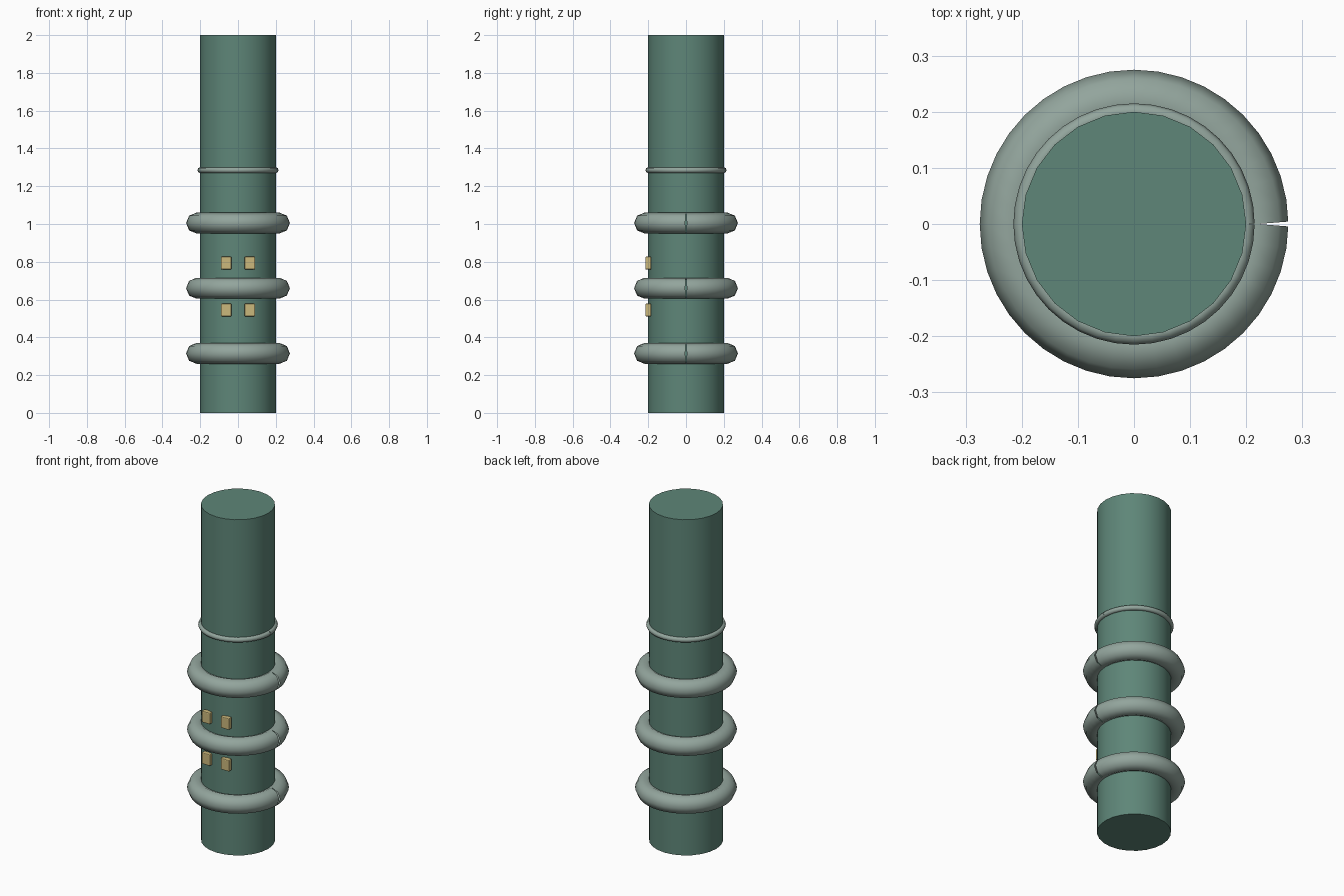
import bpy, math

if "Cube" in bpy.data.objects:
    bpy.data.objects.remove(bpy.data.objects["Cube"])


def material(name, rgb):
    m = bpy.data.materials.new(name)
    m.diffuse_color = (*rgb, 1)
    m.use_nodes = True
    m.node_tree.nodes["Principled BSDF"].inputs["Base Color"].default_value = m.diffuse_color
    return m


green = material("sea green", (0.112, 0.238, 0.188))
grey = material("pale grey green", (0.29, 0.375, 0.335))
gold = material("warm window", (0.60, 0.48, 0.20))


def finish(obj, name, mat):
    obj.name = name
    obj.data.materials.append(mat)


def ring(name, major, minor, z, sides=40):
    """Round tube bent into a hoop whose two ends meet on the +x side."""
    curve = bpy.data.curves.new(name, 'CURVE')
    curve.dimensions = '3D'
    curve.bevel_depth = minor
    curve.bevel_resolution = 2
    spline = curve.splines.new('POLY')
    spline.points.add(sides)
    for i, p in enumerate(spline.points):
        a = math.tau * i / sides
        p.co = (major * math.cos(a), major * math.sin(a), z, 1)
    obj = bpy.data.objects.new(name, curve)
    bpy.context.collection.objects.link(obj)
    bpy.ops.object.select_all(action='DESELECT')
    obj.select_set(True)
    bpy.context.view_layer.objects.active = obj
    bpy.ops.object.convert(target='MESH')
    obj = bpy.context.object
    bpy.ops.object.shade_smooth_by_angle(angle=math.radians(50))
    finish(obj, name, grey)


# Main column
bpy.ops.mesh.primitive_cylinder_add(vertices=24, radius=0.2, depth=2, location=(0, 0, 1))
bpy.ops.object.shade_smooth_by_angle(angle=math.radians(30))
finish(bpy.context.object, "column", green)

# Three thick hoops and one thin band
for i, z in enumerate((0.315, 0.66, 1.005)):
    ring(f"thick_ring_{i + 1}", 0.22, 0.055, z)
ring("thin_band", 0.2, 0.015, 1.285)

# Small bevelled windows on the front
for row, z in (("lower", 0.545), ("upper", 0.793)):
    for side, x in (("left", -0.0625), ("right", 0.0625)):
        bpy.ops.mesh.primitive_cube_add(size=1, location=(x, -0.2, z))
        win = bpy.context.object
        win.scale = (0.056, 0.03, 0.068)
        bpy.ops.object.transform_apply(location=False, rotation=False, scale=True)
        bevel = win.modifiers.new("soft_edges", 'BEVEL')
        bevel.width = 0.005
        bevel.segments = 2
        finish(win, f"window_{row}_{side}", gold)
